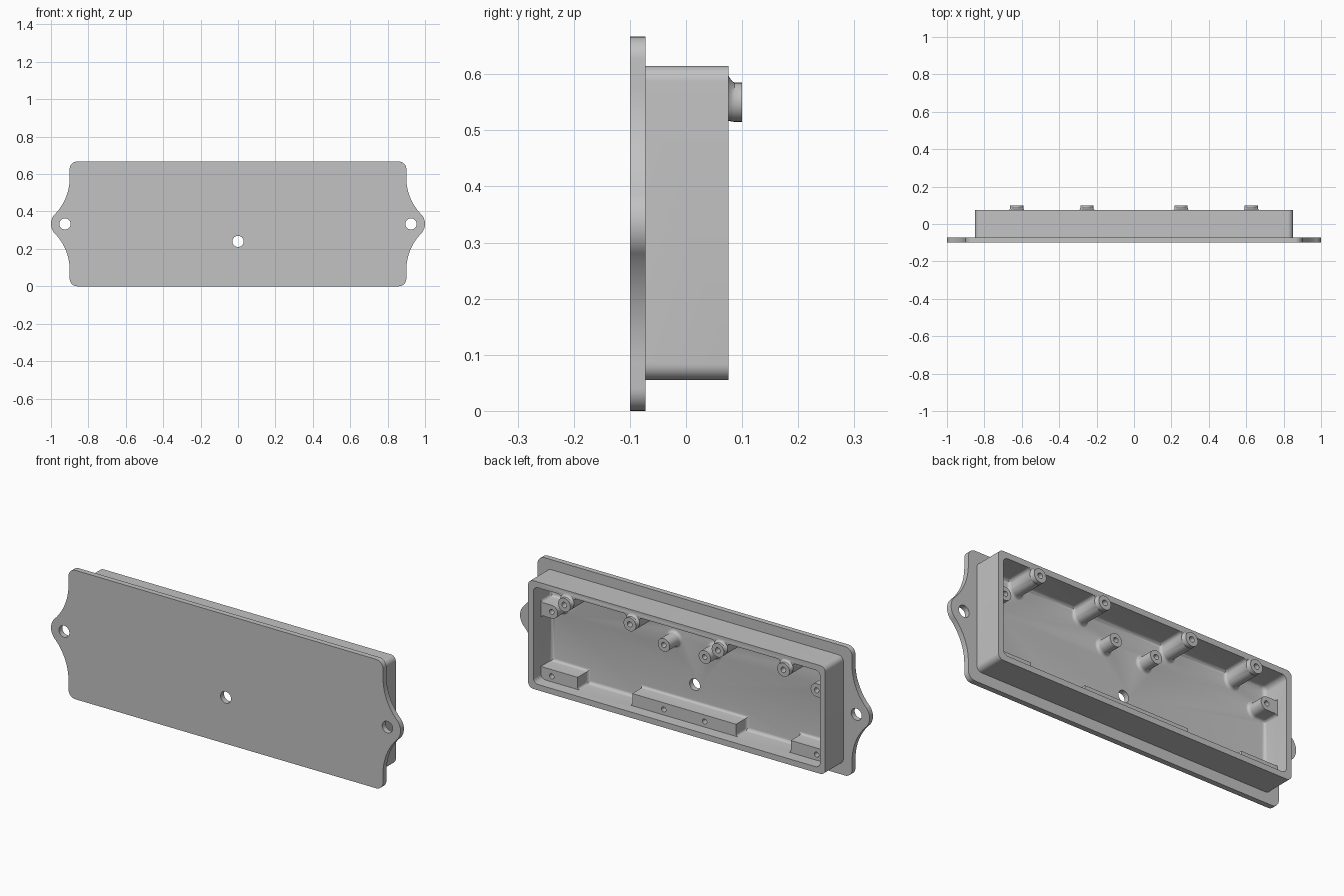
import bpy, bmesh
from math import sin, cos, pi, radians

if "Cube" in bpy.data.objects:
    bpy.data.objects.remove(bpy.data.objects["Cube"])

grey = bpy.data.materials.new("light grey plastic")
grey.use_nodes = True
COLOUR = (0.54, 0.54, 0.54, 1)
grey.diffuse_color = COLOUR
grey.node_tree.nodes["Principled BSDF"].inputs["Base Color"].default_value = COLOUR

PLATE_BACK, RIM, POST_TOP, BOSS_TOP = -0.072, 0.076, 0.015, 0.1
MID_Z = 0.3335
INNER_X, INNER_LOW, INNER_HIGH = 0.82, 0.085, 0.585


def arc(cx, cz, r, start, end, n=8):
    """Points on an arc in the xz plane, angles in degrees."""
    angles = [radians(start + (end - start) * i / n) for i in range(n + 1)]
    return [(cx + r * cos(a), cz + r * sin(a)) for a in angles]


def circle(x, z, r, n=32):
    return arc(x, z, r, 0, 360, n)[:-1]


def rounded_rect(hx, z0, z1, r):
    return (arc(hx - r, z1 - r, r, 0, 90) + arc(r - hx, z1 - r, r, 90, 180)
            + arc(r - hx, z0 + r, r, 180, 270) + arc(hx - r, z0 + r, r, 270, 360))


def loft(name, rings):
    """Solid through (y, outline) rings with equal point counts."""
    bm = bmesh.new()
    loops = [[bm.verts.new((x, y, z)) for x, z in pts] for y, pts in rings]
    n = len(loops[0])
    for a, b in zip(loops, loops[1:]):
        for i in range(n):
            bm.faces.new((a[i], a[(i + 1) % n], b[(i + 1) % n], b[i]))
    bm.faces.new(loops[0])
    bm.faces.new(loops[-1])
    bmesh.ops.recalc_face_normals(bm, faces=bm.faces)
    mesh = bpy.data.meshes.new(name)
    bm.to_mesh(mesh)
    bm.free()
    mesh.materials.append(grey)
    ob = bpy.data.objects.new(name, mesh)
    bpy.context.collection.objects.link(ob)
    return ob


def combine(target, other, operation):
    mod = target.modifiers.new(operation.lower(), 'BOOLEAN')
    mod.operation, mod.object, mod.solver = operation, other, 'EXACT'
    bpy.context.view_layer.objects.active = target
    bpy.ops.object.modifier_apply(modifier=mod.name)
    bpy.data.objects.remove(other)


def flared(name, outline, top, fillet=0.015):
    """Post standing on the floor with a filleted foot; outline(d) is grown by d."""
    rings = [(PLATE_BACK - 0.012, outline(fillet))]
    for i in range(6):
        a = i / 5 * pi / 2
        rings.append((PLATE_BACK + fillet * (1 - cos(a)), outline(fillet * (1 - sin(a)))))
    rings.append((top, outline(0)))
    return loft(name, rings)


def wall_profile(place, w, h, foot, round_cap):
    """Outline of a block growing from a wall, with coved feet."""
    def outline(d):
        ww = w + d
        half = [(ww + foot, -0.01)] + arc(ww + foot, foot, foot, 270, 180, 5)
        if round_cap:
            cap = arc(0, h, ww, 0, 180, 16)
        else:
            cap = [(ww, h + d), (-ww, h + d)]
        return [place(u, v) for u, v in half + cap + [(-u, v) for u, v in reversed(half)]]
    return outline


# Mounting plate with a pointed, rounded ear at each end
quarter = (arc(0.86, 0.627, 0.04, 90, 0) + arc(1.18, 0.58, 0.28, 180, 223, 14)
           + arc(0.925, MID_Z, 0.075, 43, 0))
right = quarter + [(x, 2 * MID_Z - z) for x, z in reversed(quarter[:-1])]
plate = right + [(-x, z) for x, z in reversed(right)]
body = loft("enclosure_body", [(-0.1, plate), (PLATE_BACK, plate)])

# Box walls, then the cavity with a filleted floor
walls = rounded_rect(0.85, 0.055, 0.615, 0.028)
combine(body, loft("box_walls", [(PLATE_BACK - 0.012, walls), (RIM, walls)]), 'UNION')
FILLET = 0.02
rings = []
for i in range(6):
    a = i / 5 * pi / 2
    d = FILLET * (1 - sin(a))
    rings.append((PLATE_BACK + FILLET * (1 - cos(a)),
                  rounded_rect(INNER_X - d, INNER_LOW + d, INNER_HIGH - d, 0.026 - d)))
rings.append((0.2, rounded_rect(INNER_X, INNER_LOW, INNER_HIGH, 0.026)))
combine(body, loft("cavity", rings), 'DIFFERENCE')

# Lid bosses along the upper wall, rising above the rim
BOSS_X = (-0.627, -0.252, 0.252, 0.627)
BOSS_Z = 0.55
for bx in BOSS_X:
    shape = wall_profile(lambda u, v: (bx + u, INNER_HIGH - v), 0.035, 0.035, 0.018, True)
    combine(body, flared("lid_boss", shape, RIM - 0.0005), 'UNION')
    neck = [(0.06, 0.007, 0.033), (RIM, 0.007, 0.04), (0.08, 0.003, 0.037),
            (0.086, 0, 0.035), (BOSS_TOP, 0, 0.035)]
    combine(body, loft("boss_neck", [(y, circle(bx, BOSS_Z + dz, r)) for y, dz, r in neck]), 'UNION')

# Free-standing board posts and posts tied to the end walls
POST_Z, POST_X, END_X = 0.447, 0.117, 0.758
for s in (-1, 1):
    combine(body, flared("board_post", lambda d: circle(s * POST_X, POST_Z, 0.034 + d), POST_TOP), 'UNION')
    shape = wall_profile(lambda u, v: (s * (INNER_X - v), POST_Z + u),
                         0.034, INNER_X - END_X, 0.015, True)
    combine(body, flared("end_post", shape, POST_TOP), 'UNION')

# Ledges along the lower wall
for lx, w in ((0, 0.297), (-0.715, 0.105), (0.715, 0.105)):
    shape = wall_profile(lambda u, v: (lx + u, INNER_LOW + v), w, 0.063, 0.012, False)
    combine(body, flared("board_ledge", shape, POST_TOP), 'UNION')

# Screw holes and through holes
holes = [(x, BOSS_Z, 0.014, -0.03, 0.2) for x in BOSS_X]
holes += [(s * x, z, 0.013, -0.05, 0.1) for s in (-1, 1)
          for x in (POST_X, END_X) for z in (POST_Z, 0.114)]
holes += [(x, z, 0.03, -0.2, 0) for x, z in ((-0.925, MID_Z), (0.925, MID_Z), (0, 0.24))]
for x, z, r, y0, y1 in holes:
    ring = circle(x, z, r)
    combine(body, loft("hole", [(y0, ring), (y1, ring)]), 'DIFFERENCE')

# Smooth the rounds and keep the crisp edges
bpy.ops.object.select_all(action='DESELECT')
body.select_set(True)
bpy.context.view_layer.objects.active = body
bpy.ops.object.shade_smooth_by_angle(angle=radians(30))
